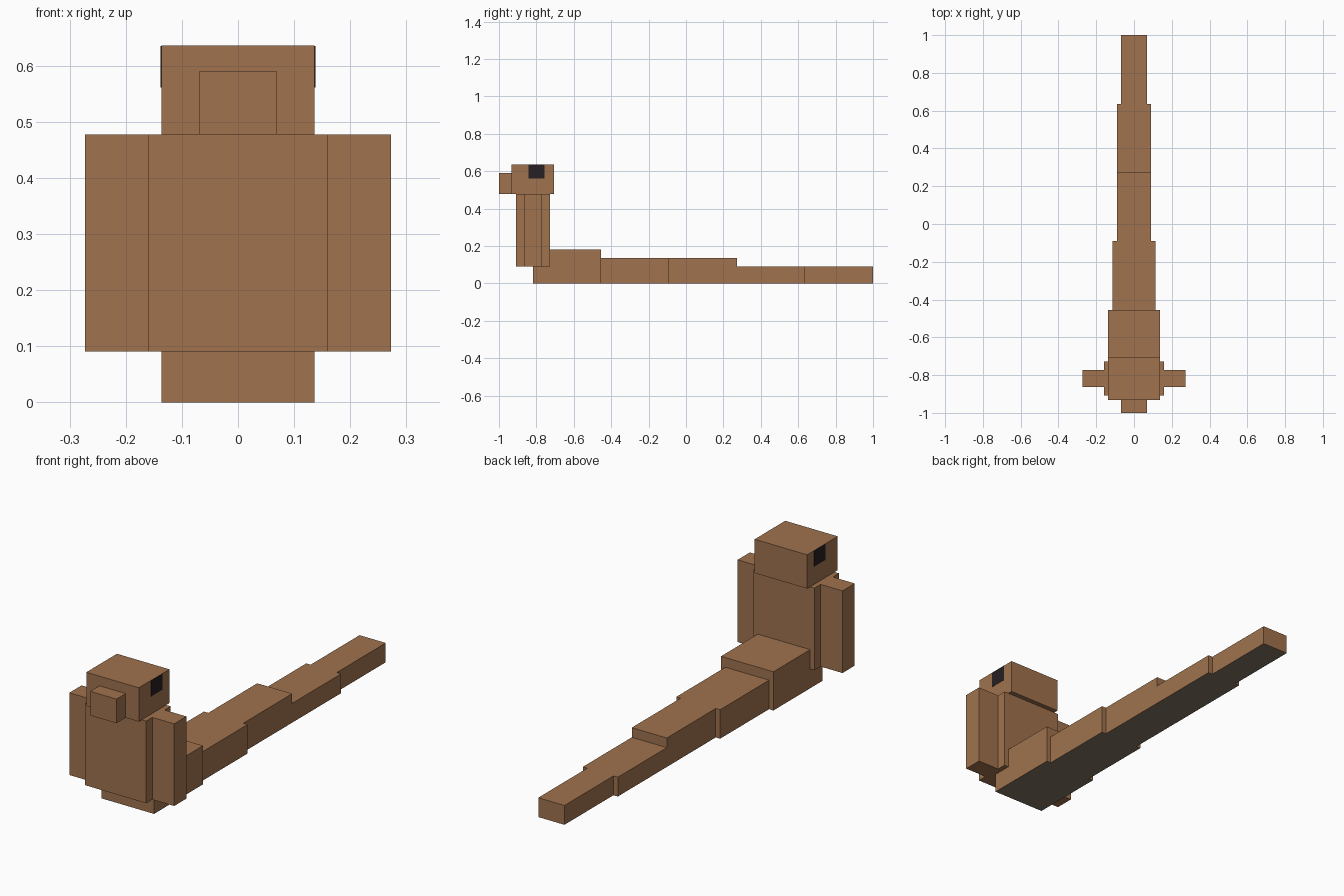
import bpy
import bmesh
from mathutils import Vector

cube = bpy.data.objects.get("Cube")
if cube:
    bpy.data.objects.remove(cube, do_unlink=True)

U = 1 / 44  # modelling unit: the whole length is 88 units


def material(name, colour):
    mat = bpy.data.materials.new(name)
    mat.use_nodes = True
    mat.diffuse_color = (*colour, 1)
    mat.node_tree.nodes["Principled BSDF"].inputs["Base Color"].default_value = (*colour, 1)
    return mat


brown = material("brown fur", (0.352, 0.171, 0.076))
taupe = material("taupe underside", (0.227, 0.174, 0.122))
black = material("dark eye", (0.021, 0.014, 0.017))


def box(name, low, high, mat, under=None):
    """Box between two corners in units, with an optional underside colour."""
    low, high = Vector(low) * U, Vector(high) * U
    bm = bmesh.new()
    bmesh.ops.create_cube(bm, size=1)
    bmesh.ops.scale(bm, vec=high - low, verts=bm.verts)
    bmesh.ops.translate(bm, vec=(low + high) / 2, verts=bm.verts)
    bm.normal_update()
    if under:
        for face in bm.faces:
            face.material_index = int(face.normal.z < -0.5)
    mesh = bpy.data.meshes.new(name)
    bm.to_mesh(mesh)
    bm.free()
    mesh.materials.append(mat)
    if under:
        mesh.materials.append(under)
    obj = bpy.data.objects.new(name, mesh)
    bpy.context.collection.objects.link(obj)
    return obj


# Head, snout and upright body
box("head", (-6, -41, 21), (6, -31, 28), brown)
box("snout", (-3, -44, 21), (3, -41, 26), brown)
box("body", (-7, -40, 4), (7, -32, 21), brown)

# Arms and eye plates on both sides
for side, s in (("left", 1), ("right", -1)):
    x = sorted((7 * s, 12 * s))
    box(side + "_arm", (x[0], -38, 4), (x[1], -34, 21), brown)
    x = sorted((5.95 * s, 6.06 * s))
    box(side + "_eye", (x[0], -37, 24.7), (x[1], -33.3, 27.95), black)

# Tapering tail: half width and height of each segment, front to back
for i, (half, height) in enumerate([(6, 8), (5, 6), (4, 6), (4, 4), (3, 4)]):
    start = -36 + 16 * i
    box(f"tail_segment_{i + 1}", (-half, start, 0), (half, start + 16, height), brown, taupe)
